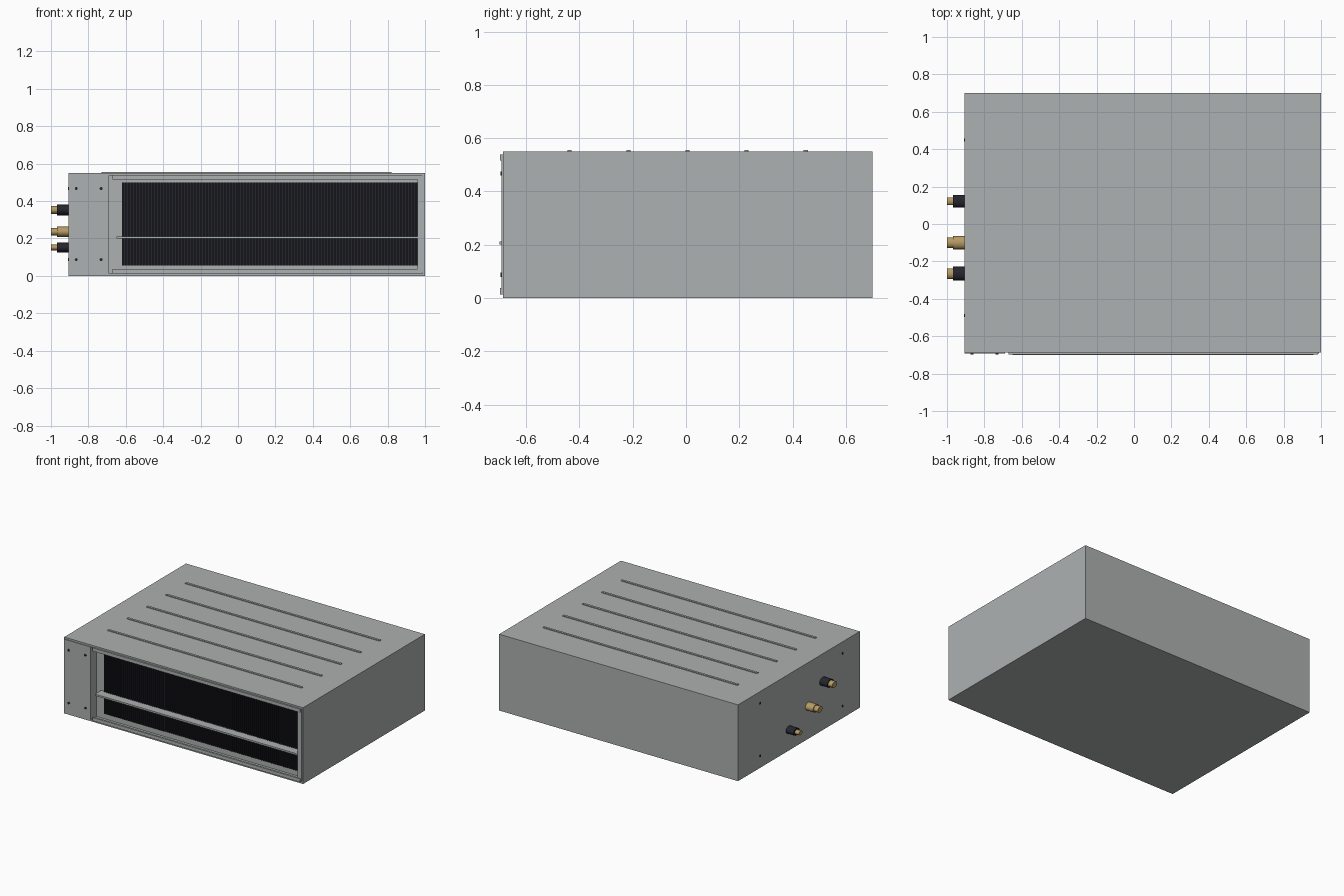
import bpy, bmesh, math
from mathutils import Matrix

if "Cube" in bpy.data.objects:
    bpy.data.objects.remove(bpy.data.objects["Cube"])


def material(name, rgb):
    m = bpy.data.materials.new(name)
    m.diffuse_color = (*rgb, 1)
    m.use_nodes = True
    m.node_tree.nodes["Principled BSDF"].inputs["Base Color"].default_value = m.diffuse_color
    return m


GREY = material("galvanised grey", (0.42, 0.44, 0.44))
DARK = material("dark navy", (0.018, 0.018, 0.027))
BRASS = material("brass", (0.47, 0.33, 0.13))


def finish(name, bm, mat):
    me = bpy.data.meshes.new(name)
    bm.to_mesh(me)
    bm.free()
    me.materials.append(mat)
    ob = bpy.data.objects.new(name, me)
    bpy.context.collection.objects.link(ob)
    return ob


def add_box(bm, x, y, z):
    size = Matrix.Diagonal((x[1] - x[0], y[1] - y[0], z[1] - z[0], 1))
    mid = Matrix.Translation((sum(x) / 2, sum(y) / 2, sum(z) / 2))
    bmesh.ops.create_cube(bm, size=1, matrix=mid @ size)


def box(name, x, y, z, mat=GREY):
    bm = bmesh.new()
    add_box(bm, x, y, z)
    return finish(name, bm, mat)


def rod(name, start, end, y, z, ry, rz, mat, sides=24):
    """Cylinder along x, slightly oval, smooth sides."""
    bm = bmesh.new()
    bmesh.ops.create_cone(bm, cap_ends=True, segments=sides, radius1=1, radius2=1, depth=1)
    m = (Matrix.Translation(((start + end) / 2, y, z))
         @ Matrix.Diagonal((abs(end - start), ry, rz, 1))
         @ Matrix.Rotation(math.pi / 2, 4, 'Y'))
    bmesh.ops.transform(bm, matrix=m, verts=bm.verts)
    for f in bm.faces:
        f.smooth = len(f.verts) == 4
    for e in bm.edges:
        e.smooth = all(len(f.verts) == 4 for f in e.link_faces)
    return finish(name, bm, mat)


# Casing: block behind the coil plus the sheet walls round the front opening
L, R, F, B, H, T = -0.905, 1.0, -0.687, 0.70, 0.55, 0.013
COIL = -0.628
box("casing", (L, R), (COIL, B), (0, H))
box("casing_floor_lip", (L, R), (F, COIL), (0, T))
box("casing_top_lip", (L, R), (F, COIL), (H - T, H))
box("casing_right_lip", (R - T, R), (F, COIL), (T, H - T))
box("service_compartment", (L, -0.69), (F, COIL), (T, H - T))
box("service_panel", (L, -0.69), (-0.692, F), (0.015, 0.537))

# Duct flange round the outlet
box("flange_top", (-0.67, 0.985), (-0.698, F + 0.003), (0.515, 0.539))
box("flange_bottom", (-0.67, 0.985), (-0.698, F + 0.003), (0.013, 0.037))
box("flange_right", (0.96, 0.99), (-0.693, F + 0.003), (0.015, 0.537))
box("divider_shelf", (-0.65, 0.96), (-0.70, COIL), (0.20, 0.212))

# Heat exchanger: dark plate with thin upright fins
box("coil_plate", (-0.62, 0.98), (COIL - 0.003, COIL), (0.055, 0.50), DARK)
bm = bmesh.new()
for i in range(100):
    x = -0.62 + i * 0.016
    add_box(bm, (x, x + 0.008), (COIL - 0.012, COIL - 0.002), (0.055, 0.50))
finish("coil_fins", bm, DARK)

# Stiffening ribs pressed in the top
for i in range(5):
    y = -0.437 + i * 0.2215
    box(f"top_rib_{i + 1}", (-0.73, 0.82), (y - 0.008, y + 0.008), (H - 0.003, H + 0.006))

# Pipe connections: y, z, sleeve radii, tip radii, sleeve colour
PIPES = [("gas", -0.265, 0.353, 0.037, 0.029, 0.028, 0.022, DARK),
         ("drain", -0.10, 0.236, 0.035, 0.028, 0.027, 0.021, BRASS),
         ("liquid", 0.122, 0.152, 0.034, 0.026, 0.021, 0.015, DARK)]
for name, y, z, sy, sz, ty, tz, mat in PIPES:
    rod(f"{name}_sleeve", L + 0.01, -0.967, y, z, sy, sz, mat)
    rod(f"{name}_tip", -0.96, -1.0, y, z, ty, tz, BRASS)

# Screws on the service panel and on the left side
for z in (0.087, 0.467):
    for y in (-0.49, 0.45):
        rod("side_screw", L + 0.003, L - 0.004, y, z, 0.008, 0.008, DARK, 12)
    for x in (-0.865, -0.732):
        bm = bmesh.new()
        bmesh.ops.create_cone(bm, cap_ends=True, segments=12, radius1=0.008, radius2=0.008,
                              depth=0.008, matrix=Matrix.Translation((x, -0.693, z))
                              @ Matrix.Rotation(math.pi / 2, 4, 'X'))
        finish("panel_screw", bm, DARK)
